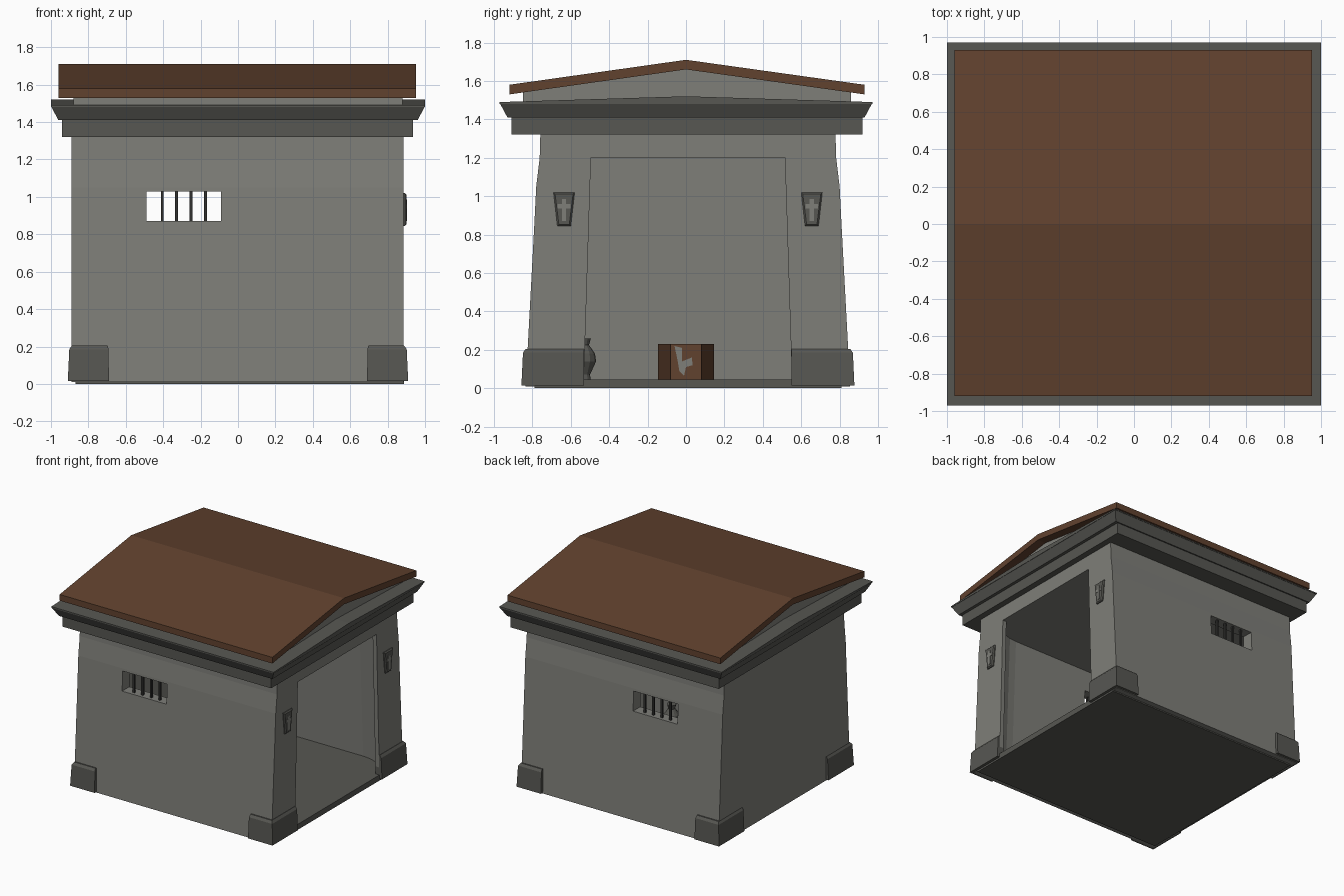
import bpy, bmesh, math
from mathutils import Vector

cube = bpy.data.objects.get("Cube")
if cube:
    bpy.data.objects.remove(cube, do_unlink=True)


def material(name, r, g, b):
    m = bpy.data.materials.new(name)
    m.use_nodes = True
    m.diffuse_color = (r, g, b, 1)
    m.node_tree.nodes["Principled BSDF"].inputs["Base Color"].default_value = (r, g, b, 1)
    return m


WALL = material("wall stone", 0.21, 0.21, 0.19)
TRIM = material("trim stone", 0.095, 0.095, 0.085)
WOOD = material("brown wood", 0.12, 0.054, 0.028)
IRON = material("dark iron", 0.03, 0.03, 0.028)


def loft(name, rings, mat):
    """Closed solid skinned through rings of equal point count."""
    bm = bmesh.new()
    loops = [[bm.verts.new(p) for p in ring] for ring in rings]
    n = len(loops[0])
    for a, b in zip(loops, loops[1:]):
        for i in range(n):
            bm.faces.new((a[i], a[(i + 1) % n], b[(i + 1) % n], b[i]))
    bm.faces.new(loops[0][::-1])
    bm.faces.new(loops[-1])
    bmesh.ops.recalc_face_normals(bm, faces=bm.faces)
    me = bpy.data.meshes.new(name)
    bm.to_mesh(me)
    bm.free()
    ob = bpy.data.objects.new(name, me)
    bpy.context.collection.objects.link(ob)
    me.materials.append(mat)
    return ob


def rect(z, x0, x1, y0, y1):
    return [(x0, y0, z), (x1, y0, z), (x1, y1, z), (x0, y1, z)]


def box(name, x0, x1, y0, y1, z0, z1, mat):
    return loft(name, [rect(z0, x0, x1, y0, y1), rect(z1, x0, x1, y0, y1)], mat)


def prism_x(name, yz, x0, x1, mat):
    return loft(name, [[(x, y, z) for y, z in yz] for x in (x0, x1)], mat)


def cut(target, cutter):
    mod = target.modifiers.new("cut", 'BOOLEAN')
    mod.object, mod.operation, mod.solver = cutter, 'DIFFERENCE', 'EXACT'
    cutter.hide_render = True
    cutter.hide_viewport = True
    cutter.display_type = 'WIRE'


CY = 0.01  # small sideways offset of the building body

# Battered walls
wall_profile = [(0.01, 0.845), (0.85, 0.80), (1.05, 0.79), (1.2, 0.772), (1.34, 0.768)]
walls = loft("walls", [rect(z, -0.89, 0.885, CY - h, CY + h) for z, h in wall_profile], WALL)


# Chamber hollow with rounded corners running into the doorway
def chamber_ring(z, jamb, room):
    half = [(1.1, jamb), (0.85, jamb)]
    for i in range(1, 7):
        t = math.pi / 2 * (1 - i / 6)
        half.append((0.6 + 0.25 * math.sin(t), jamb + (room - jamb) * math.cos(t)))
    half.append((-0.8, room))
    return [(x, CY + y, z) for x, y in half] + [(x, CY - y, z) for x, y in reversed(half)]


cut(walls, loft("chamber_cutter", [chamber_ring(-0.05, 0.545, 0.745),
                                   chamber_ring(1.2, 0.505, 0.69)], WALL))
cut(walls, box("window_cutter", -0.49, -0.09, -1.1, 1.1, 0.87, 1.03, WALL))

# Floor slab
box("floor_slab", -0.87, 0.887, -0.79, 0.81, 0, 0.045, TRIM)

# Window bars on both long sides
for side, y in (("front", -0.755), ("back", 0.775)):
    for i in range(4):
        x = -0.405 + 0.077 * i
        box(f"{side}_window_bar_{i + 1}", x - 0.008, x + 0.008, y - 0.008, y + 0.008,
            0.86, 1.04, IRON)

# Corner blocks with chamfered tops
for sx in (-1, 1):
    for sy in (-1, 1):
        rings = []
        for z, g in ((0.015, 0), (0.185, 0.008), (0.205, 0.022)):
            xs = sorted((sx * (0.91 - g), sx * (0.69 + g * 0.3)))
            ys = sorted((CY + sy * (0.867 - g), CY + sy * 0.54))
            rings.append(rect(z, *xs, *ys))
        block = loft("corner_block", rings, TRIM)
        # Keep the block's inner corner out of the chamber
        cut(block, box("block_cutter", *sorted((sx * 0.5, sx * 0.85)),
                       *sorted((CY + sy * 0.5, CY + sy * 0.8)), -0.05, 0.3, TRIM))

# Frieze band, flared cornice and its shallow cap
box("frieze_band", -0.94, 0.935, -0.91, 0.92, 1.32, 1.42, TRIM)
loft("cornice", [rect(1.41, -0.96, 0.96, -0.93, 0.93),
                 rect(1.485, -1, 1, -0.97, 0.97)], TRIM)
prism_x("cornice_cap", [(-0.97, 1.48), (0.97, 1.48), (0.97, 1.49), (0, 1.52), (-0.97, 1.49)],
        -1, 1, TRIM)

# Pediment and roof
prism_x("pediment", [(-0.85, 1.48), (0.86, 1.48), (0.86, 1.545), (0, 1.665), (-0.85, 1.545)],
        -0.88, 0.88, WALL)
prism_x("roof", [(-0.92, 1.53), (0, 1.66), (0.93, 1.53), (0.93, 1.58), (0, 1.71), (-0.92, 1.58)],
        -0.96, 0.953, WOOD)

# Tapered wall plaques with crosses beside the doorway
for y in (-0.635, 0.655):
    rings = []
    for x, g in ((0.87, 0), (0.892, 0), (0.9, 0.008)):
        rings.append([(x, y - 0.035 + g, 0.845 + g), (x, y + 0.035 - g, 0.845 + g),
                      (x, y + 0.055 - g, 1.02 - g), (x, y - 0.055 + g, 1.02 - g)])
    loft("plaque", rings, TRIM)
    box("plaque_cross_upright", 0.897, 0.904, y - 0.011, y + 0.011, 0.87, 0.985, WALL)
    box("plaque_cross_arm", 0.897, 0.903, y - 0.033, y + 0.033, 0.937, 0.96, WALL)

# Coffin: narrow foot toward the doorway, widest at the shoulders
outline = [(0.1, 0.08), (-0.42, 0.145), (-0.65, 0.09)]
ring = [(x, -y) for x, y in outline] + [(x, y) for x, y in reversed(outline)]
loft("coffin", [[(x, y, z) for x, y in ring] for z in (0.045, 0.23)], WOOD)

# Broken patch in the coffin foot
prism_x("coffin_break", [(-0.06, 0.22), (-0.02, 0.21), (-0.02, 0.14), (0.03, 0.16), (0.035, 0.12),
                         (0, 0.11), (-0.01, 0.065), (-0.035, 0.09), (-0.045, 0.15)],
        0.098, 0.104, WALL)

# Vase beside the doorway
vase_profile = [(0.04, 0.035), (0.07, 0.03), (0.14, 0.062), (0.18, 0.056),
                (0.225, 0.025), (0.26, 0.035)]
vase = loft("vase", [[(0.5 + r * math.cos(a), -0.53 + r * math.sin(a), z)
                      for a in [math.tau * i / 12 for i in range(12)]]
                     for z, r in vase_profile], TRIM)
